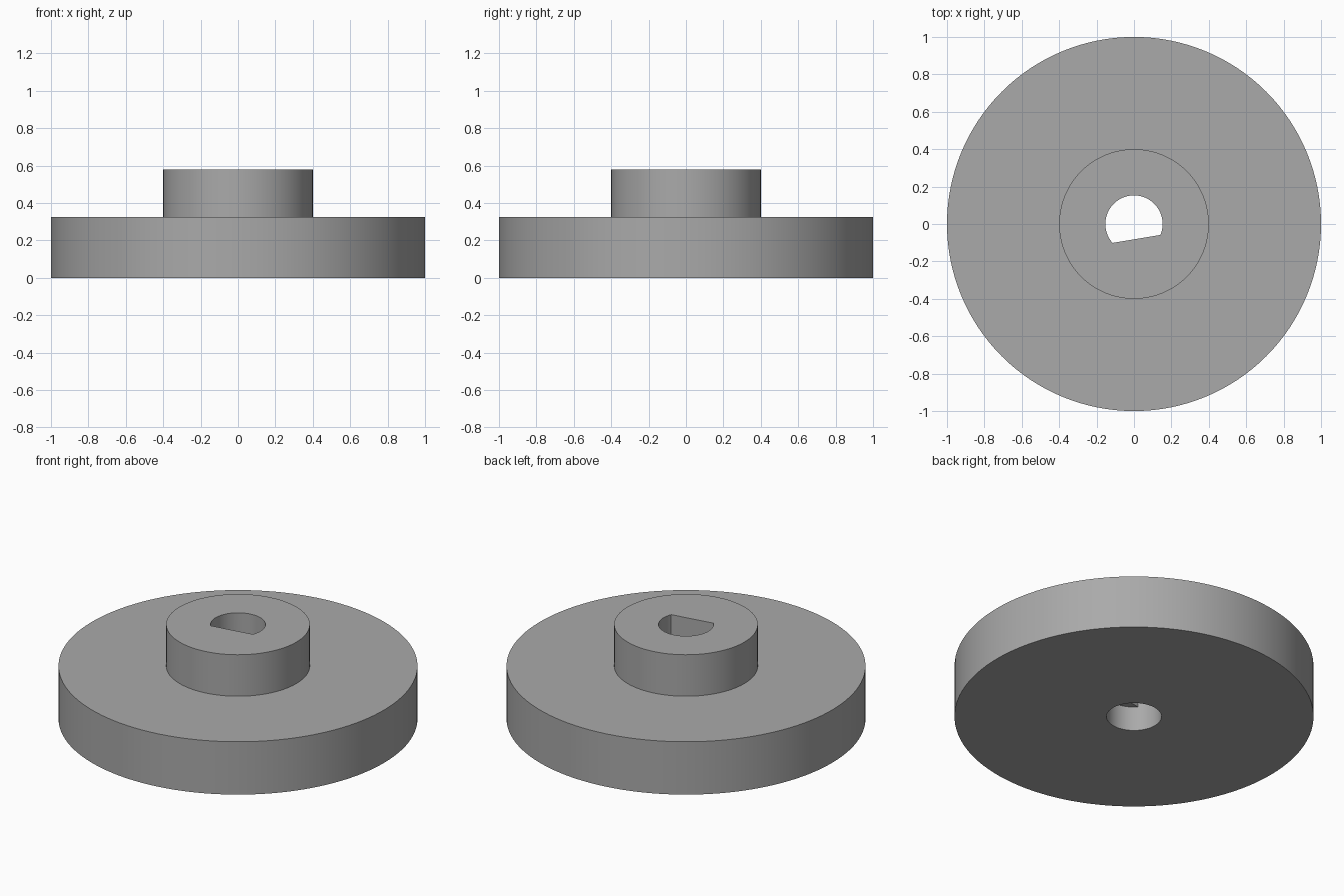
import bpy, bmesh, math

if "Cube" in bpy.data.objects:
    bpy.data.objects.remove(bpy.data.objects["Cube"], do_unlink=True)

SIDES = 128
DISC_R, DISC_TOP = 1.0, 0.325
HUB_R, HUB_TOP = 0.4, 0.58
BORE_R, FLAT_DIST, FLAT_ANGLE, FLAT_START = 0.153, 0.081, math.radians(9.5), 0.15

grey = bpy.data.materials.new("mid_grey")
grey.use_nodes = True
colour = (0.4, 0.4, 0.4, 1)
grey.diffuse_color = colour
grey.node_tree.nodes["Principled BSDF"].inputs["Base Color"].default_value = colour


def make_object(name, bm):
    bmesh.ops.recalc_face_normals(bm, faces=bm.faces)
    mesh = bpy.data.meshes.new(name)
    bm.to_mesh(mesh)
    bm.free()
    mesh.materials.append(grey)
    obj = bpy.data.objects.new(name, mesh)
    bpy.context.collection.objects.link(obj)
    return obj


def arc(radius, start=0.0, sweep=2 * math.pi, count=SIDES):
    return [(radius * math.cos(start + sweep * i / count),
             radius * math.sin(start + sweep * i / count)) for i in range(count)]


def prism(name, outline, bottom, top):
    bm = bmesh.new()
    face = bm.faces.new([bm.verts.new((x, y, bottom)) for x, y in outline])
    sides = bmesh.ops.extrude_face_region(bm, geom=[face], use_keep_orig=True)
    moved = [g for g in sides["geom"] if isinstance(g, bmesh.types.BMVert)]
    bmesh.ops.translate(bm, verts=moved, vec=(0, 0, top - bottom))
    return make_object(name, bm)


# Stepped body: wide disc with a raised hub
bm = bmesh.new()
rings = [[bm.verts.new((x, y, z)) for x, y in arc(r)] for r, z in
         ((DISC_R, 0), (DISC_R, DISC_TOP), (HUB_R, DISC_TOP), (HUB_R, HUB_TOP))]
for low, high in zip(rings, rings[1:]):
    for i in range(SIDES):
        j = (i + 1) % SIDES
        bm.faces.new((low[i], low[j], high[j], high[i]))
bm.faces.new(rings[0])
bm.faces.new(rings[-1])
body = make_object("hub_disc", bm)

# D-shaped shaft bore above a short round entry
half = math.acos(FLAT_DIST / BORE_R)
flat_dir = FLAT_ANGLE - math.pi / 2
sweep = 2 * (math.pi - half)
d_outline = arc(BORE_R, flat_dir + half, sweep * 64 / 65, 64)
end = flat_dir + half + sweep
d_outline.append((BORE_R * math.cos(end), BORE_R * math.sin(end)))
cutters = [prism("shaft_bore_cutter", d_outline, -0.1, HUB_TOP + 0.1),
           prism("round_entry_cutter", arc(BORE_R), -0.2, FLAT_START)]
for cutter in cutters:
    cut = body.modifiers.new(cutter.name, "BOOLEAN")
    cut.operation = "DIFFERENCE"
    cut.solver = "EXACT"
    cut.object = cutter

# Apply the cuts and discard the cutters
bpy.context.view_layer.objects.active = body
body.select_set(True)
for name in [m.name for m in body.modifiers]:
    bpy.ops.object.modifier_apply(modifier=name)
for cutter in cutters:
    bpy.data.objects.remove(cutter, do_unlink=True)
bpy.ops.object.select_all(action="DESELECT")
body.select_set(True)
bpy.ops.object.shade_smooth_by_angle(angle=math.radians(30))
